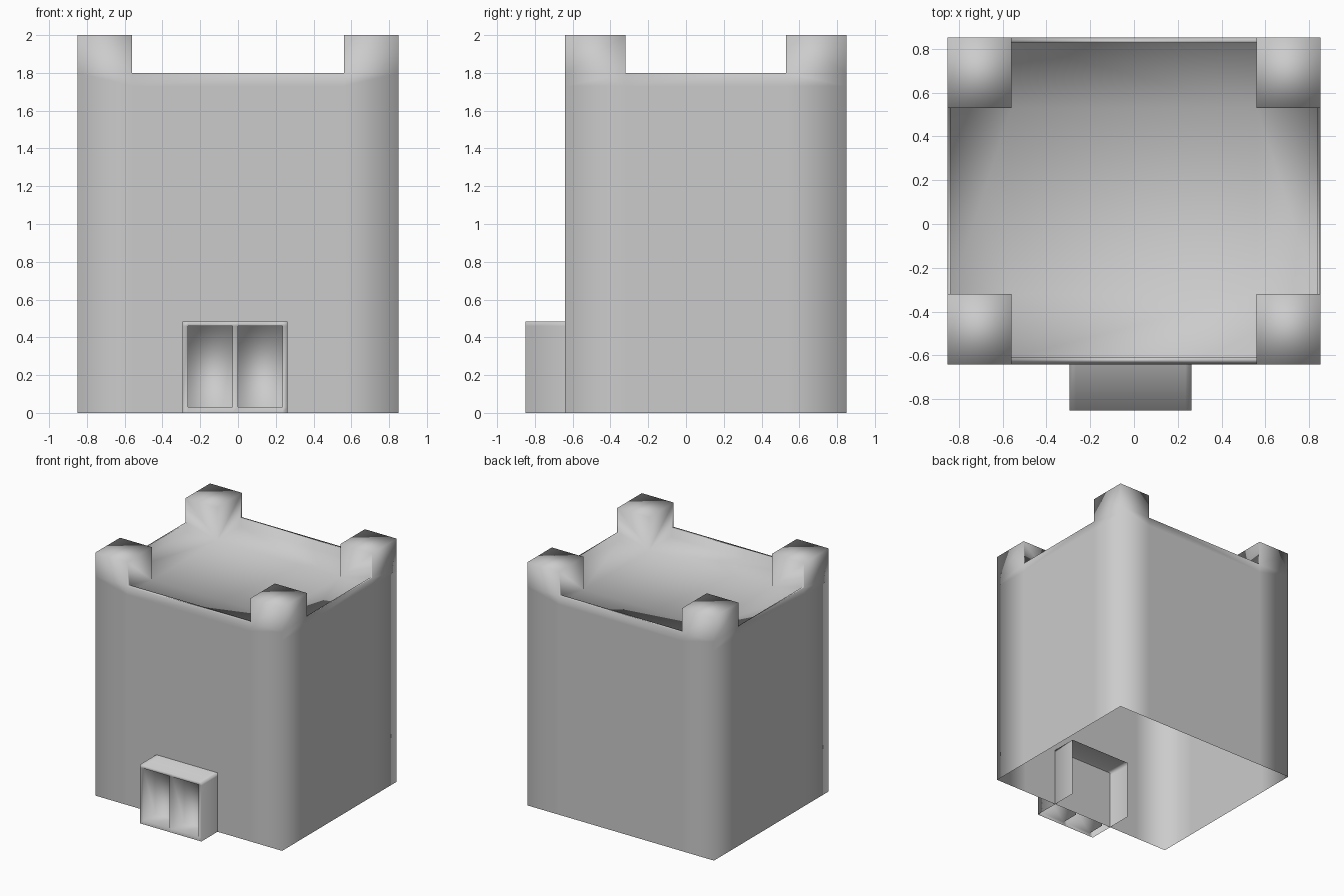
import bpy, bmesh

if "Cube" in bpy.data.objects:
    bpy.data.objects.remove(bpy.data.objects["Cube"])


class Sheet:
    """Collects quads that share vertices, then makes a smooth object."""
    def __init__(self):
        self.bm, self.cache = bmesh.new(), {}

    def face(self, *pts):
        vs = []
        for p in pts:
            k = tuple(round(c, 4) for c in p)
            if k not in self.cache:
                self.cache[k] = self.bm.verts.new(k)
            vs.append(self.cache[k])
        return self.bm.faces.new(vs)

    def wall(self, a, b, zs):
        # vertical strip from a to b, split at the given heights
        for z0, z1 in zip(zs, zs[1:]):
            self.face((*a, z0), (*b, z0), (*b, z1), (*a, z1))

    def flat(self, x0, x1, y0, y1, z):
        self.face((x0, y0, z), (x1, y0, z), (x1, y1, z), (x0, y1, z))

    def make(self, name, outward):
        # wind the whole sheet consistently, using one face known to point outward
        bmesh.ops.recalc_face_normals(self.bm, faces=self.bm.faces)
        self.bm.normal_update()
        face, direction = outward
        if face.normal.dot(direction) < 0:
            bmesh.ops.reverse_faces(self.bm, faces=self.bm.faces)
        for f in self.bm.faces:
            f.smooth = True
        me = bpy.data.meshes.new(name)
        self.bm.to_mesh(me)
        self.bm.free()
        ob = bpy.data.objects.new(name, me)
        bpy.context.collection.objects.link(ob)
        return ob


# tower shell: open underneath, sunken roof, four raised corner posts
X, PX, IX = 0.85, 0.56, 0.835
Y0, Y1 = -0.64, 0.85          # outer front and back
P0, P1 = -0.32, 0.53          # inner faces of the posts
I0, I1 = -0.61, 0.825         # inner faces of the parapet
FLOOR, RIM, TOP = 1.73, 1.80, 2.0

t = Sheet()
for yo, yi, yp in ((Y0, I0, P0), (Y1, I1, P1)):
    # front and back walls with parapet
    t.wall((-PX, yo), (PX, yo), (0, FLOOR, RIM))
    t.flat(-PX, PX, yo, yi, RIM)
    t.wall((-PX, yi), (PX, yi), (FLOOR, RIM))
    t.flat(-PX, PX, yi, yp, FLOOR)
    # corner posts
    for s in (-1, 1):
        full = (0, FLOOR, RIM, TOP)
        t.wall((s * PX, yo), (s * X, yo), full)
        t.wall((s * X, yo), (s * X, yp), full)
        for a, b, c in (((s * PX, yo), (s * PX, yi), (s * PX, yp)),
                        ((s * X, yp), (s * IX, yp), (s * PX, yp))):
            t.face((*a, RIM), (*b, RIM), (*b, FLOOR), (*c, FLOOR), (*c, TOP), (*a, TOP))
        t.flat(s * PX, s * X, yo, yp, TOP)
for s in (-1, 1):
    # side walls with parapet
    t.wall((s * X, P0), (s * X, P1), (0, FLOOR, RIM))
    t.flat(s * X, s * IX, P0, P1, RIM)
    t.wall((s * IX, P0), (s * IX, P1), (FLOOR, RIM))
    t.flat(s * IX, s * PX, P0, P1, FLOOR)
roof = t.face((-PX, P0, FLOOR), (PX, P0, FLOOR), (PX, P1, FLOOR), (-PX, P1, FLOOR))
t.make("tower_shell", (roof, (0, 0, 1)))

# gate: a porch that runs through the front wall, with two recessed panels
g = Sheet()
F, R, B = -0.85, -0.70, -0.43
xs = (-0.295, -0.265, -0.03, 0.0, 0.235, 0.262)
zs = (0, 0.03, 0.46, 0.485)
for i, (x0, x1) in enumerate(zip(xs, xs[1:])):
    for j, (z0, z1) in enumerate(zip(zs, zs[1:])):
        ring = [(x0, z0), (x1, z0), (x1, z1), (x0, z1)]
        if j == 1 and i in (1, 3):
            g.face(*[(x, R, z) for x, z in ring])
            for (ax, az), (bx, bz) in zip(ring, ring[1:] + ring[:1]):
                g.face((ax, F, az), (bx, F, bz), (bx, R, bz), (ax, R, az))
        else:
            front = g.face(*[(x, F, z) for x, z in ring])
    g.flat(x0, x1, F, B, zs[-1])
for x in (xs[0], xs[-1]):
    g.wall((x, F), (x, B), zs)
g.make("gate", (front, (0, -1, 0)))
